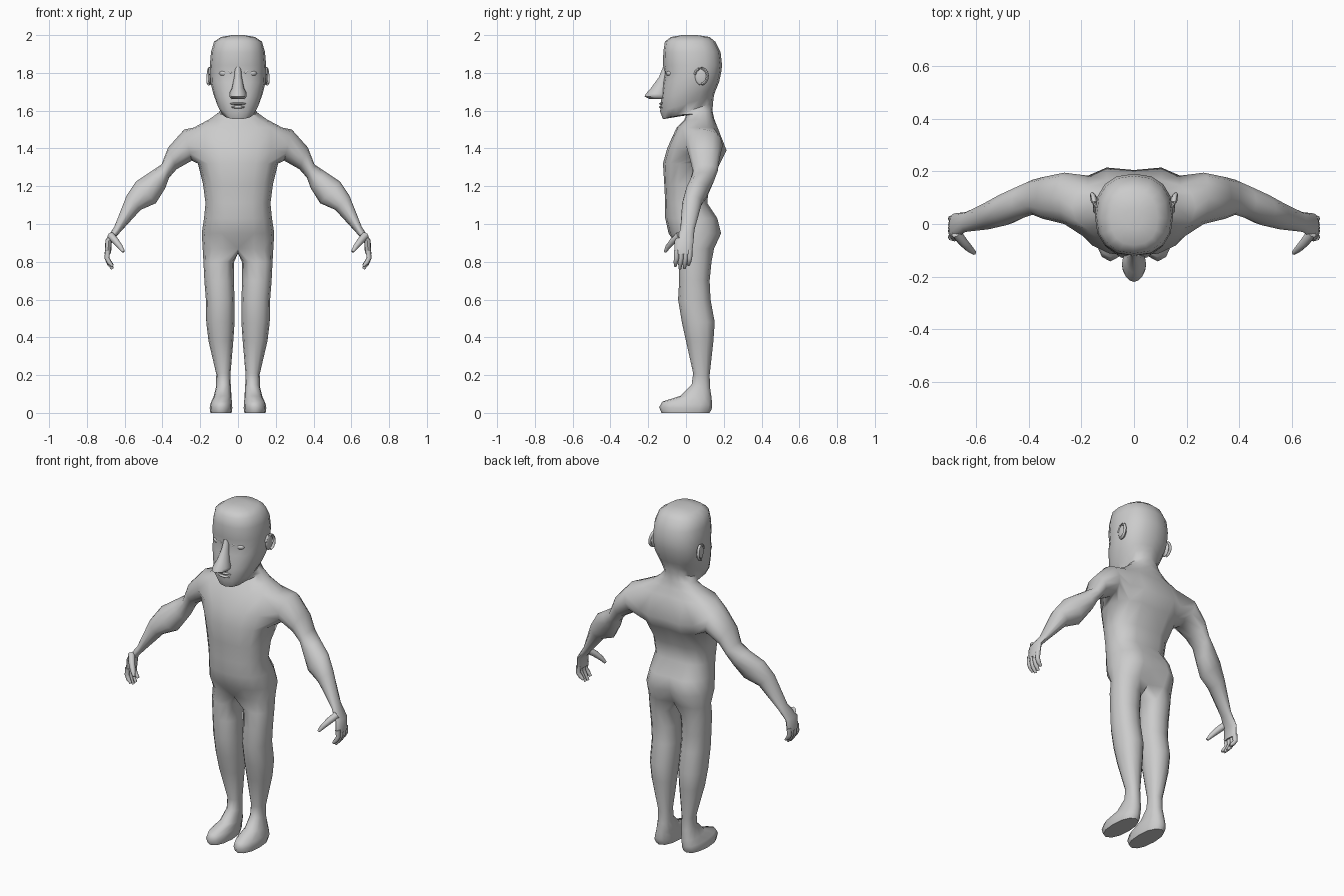
import bpy, bmesh
from math import sin, cos, pi, radians, sqrt
from mathutils import Vector, Matrix

old = bpy.data.objects.get("Cube")
if old:
    bpy.data.objects.remove(old, do_unlink=True)

skin = bpy.data.materials.new("plain_grey")
skin.use_nodes = True
GREY = (0.6, 0.6, 0.6, 1)
skin.diffuse_color = GREY
skin.node_tree.nodes["Principled BSDF"].inputs["Base Color"].default_value = GREY


def power(v, p):
    return abs(v) ** p * (1 if v >= 0 else -1)


def finish(bm, name, mirror=True):
    """Mirror the +x half, fix normals and make a smooth object."""
    if mirror:
        geom = bm.verts[:] + bm.edges[:] + bm.faces[:]
        bmesh.ops.mirror(bm, geom=geom, matrix=Matrix(), merge_dist=0.001, axis='X')
    bmesh.ops.recalc_face_normals(bm, faces=bm.faces[:])
    mesh = bpy.data.meshes.new(name)
    bm.to_mesh(mesh)
    bm.free()
    mesh.materials.append(skin)
    ob = bpy.data.objects.new(name, mesh)
    bpy.context.collection.objects.link(ob)
    bpy.ops.object.select_all(action='DESELECT')
    ob.select_set(True)
    bpy.context.view_layer.objects.active = ob
    bpy.ops.object.shade_smooth_by_angle(angle=radians(60))


def half_ring(bm, w, yf, yb, zf, zb, groove=0, p=0.85):
    """Nine points from the front centre round the +x side to the back centre."""
    ring = []
    for k in range(9):
        a = pi * k / 8
        t = (1 - power(cos(a), p)) / 2
        y = yf + (yb - yf) * t - (groove if k == 8 else 0)
        x = 0 if k in (0, 8) else w * power(sin(a), p)
        ring.append(bm.verts.new((x, y, zf + (zb - zf) * t)))
    return ring


def join(bm, a, b, closed=False, skip=()):
    n = len(a)
    for k in range(n if closed else n - 1):
        if k not in skip:
            m = (k + 1) % n
            bm.faces.new((a[k], a[m], b[m], b[k]))


def tube(bm, points, radii, sides=8):
    """Tapered tube along a path, with closed ends."""
    pts = [Vector(p) for p in points]
    prev = None
    for i, c in enumerate(pts):
        d = (pts[min(i + 1, len(pts) - 1)] - pts[max(i - 1, 0)]).normalized()
        u = d.cross(Vector((0.1, 1, 0.2))).normalized()
        v = d.cross(u)
        ring = [bm.verts.new(c + radii[i] * (u * cos(2 * pi * s / sides) + v * sin(2 * pi * s / sides)))
                for s in range(sides)]
        if prev:
            join(bm, prev, ring, closed=True)
        else:
            bm.faces.new(ring)
        prev = ring
    bm.faces.new(prev)


def ball(bm, centre, size):
    m = Matrix.Translation(centre) @ Matrix.Diagonal((*size, 1))
    bmesh.ops.create_uvsphere(bm, u_segments=16, v_segments=10, radius=1, matrix=m)


# Torso, neck and head rings: half width, front y, back y, front z, back z, back groove
torso = [
    (.187, -.04, .155, .87, .87, .035),
    (.192, -.092, .195, .95, .95, .04),
    (.180, -.11, .175, 1.03, 1.03, .02),
    (.172, -.11, .12, 1.11, 1.11, .01),
    (.185, -.115, .13, 1.21, 1.21, .01),
    (.212, -.122, .19, 1.32, 1.32, .02),
    (.235, -.10, .225, 1.40, 1.39, .02),
    (.235, -.05, .175, 1.51, 1.51, .01),
    (.155, -.01, .15, 1.55, 1.555, 0),
    (.105, .0, .14, 1.575, 1.6, 0),
]
head = [
    (.088, -.122, .143, 1.555, 1.64),
    (.112, -.137, .148, 1.595, 1.68),
    (.131, -.13, .158, 1.67, 1.71),
    (.146, -.122, .175, 1.75, 1.75),
    (.148, -.113, .186, 1.80, 1.80),
    (.149, -.122, .191, 1.84, 1.84),
    (.143, -.12, .183, 1.91, 1.91),
    (.127, -.112, .155, 1.965, 1.965),
    (.09, -.08, .125, 1.99, 1.99),
    (.03, -.02, .06, 2.0, 2.0),
]
bm = bmesh.new()
rings = [half_ring(bm, *r) for r in torso] + [half_ring(bm, *r) for r in head]
LOW = 5  # first of three rings that frame the arm opening
for i in range(len(rings) - 1):
    join(bm, rings[i], rings[i + 1], skip=(2, 3, 4, 5) if i in (LOW, LOW + 1) else ())
bm.faces.new(rings[-1])

# Arm rings: top x, z, bottom x, z, front y, back y
arm = [
    (.285, 1.50, .245, 1.335, .0, .195),
    (.37, 1.405, .325, 1.29, .02, .178),
    (.405, 1.315, .365, 1.245, .035, .168),
    (.465, 1.275, .385, 1.19, .022, .15),
    (.54, 1.225, .435, 1.11, -.005, .118),
    (.59, 1.15, .515, 1.075, -.02, .085),
    (.655, .985, .625, .955, -.03, .045),
    (.702, .915, .668, .905, -.06, .04),
    (.706, .84, .672, .845, -.062, .032),
]
low, mid, up = rings[LOW:LOW + 3]
prev = low[2:7] + [mid[6]] + up[6:1:-1] + [mid[2]]
for xt, zt, xb, zb, yf, yb in arm:
    ring = []
    for j in range(12):
        a = (j - 2) * pi / 6
        s = (1 + cos(a)) / 2
        ring.append(bm.verts.new((xt + (xb - xt) * s, (yf + yb) / 2 + (yb - yf) / 2 * sin(a),
                                  zt + (zb - zt) * s)))
    join(bm, prev, ring, closed=True)
    prev = ring
bm.faces.new(prev)

# Leg and foot rings: inner x, outer x, front y, back y, front z, back z
leg = [
    (.02, .183, -.037, .135, .80, .80),
    (.022, .178, -.036, .125, .70, .70),
    (.018, .170, -.042, .13, .60, .60),
    (.018, .168, -.022, .152, .48, .48),
    (.025, .156, .0, .145, .38, .38),
    (.04, .115, .038, .125, .21, .20),
    (.038, .116, .03, .128, .15, .13),
    (.034, .13, -.03, .136, .09, .075),
    (.032, .146, -.125, .138, .06, .04),
    (.03, .15, -.142, .136, .03, .02),
    (.034, .146, -.13, .125, .0, .0),
]
crotch = [bm.verts.new((0, y, .845)) for y in (.08, .04, .0)]
prev = rings[0] + crotch
for xi, xo, yf, yb, zf, zb in leg:
    ring = []
    for j in range(12):
        a = (j - 1) * pi / 6
        t = (1 - power(cos(a), .9)) / 2
        x = (xi + xo) / 2 + (xo - xi) / 2 * power(sin(a), .9)
        ring.append(bm.verts.new((x, yf + (yb - yf) * t, zf + (zb - zf) * t)))
    join(bm, prev, ring, closed=True)
    prev = ring
bm.faces.new(prev)
finish(bm, "body")

# Fingers and thumbs
bm = bmesh.new()
for y, drop in ((-.05, .015), (-.026, .0), (-.002, .003), (.02, .02)):
    tube(bm, [(.69, y, .86), (.694, y, .82), (.682, y - .004, .79 + drop / 2),
              (.664, y - .006, .762 + drop)], (.014, .013, .012, .007))
tube(bm, [(.675, -.035, .94), (.648, -.07, .91), (.624, -.095, .88), (.606, -.11, .853)],
     (.02, .018, .014, .008))
finish(bm, "fingers")

# Long nose
bm = bmesh.new()
nose = [(.016, -.122, 1.83), (.02, -.142, 1.78), (.032, -.185, 1.72), (.046, -.212, 1.69),
        (.046, -.22, 1.675), (.032, -.195, 1.662)]
strips = [half_ring(bm, w, yf, -.09, z, z, p=1.1) for w, yf, z in nose]
for a, b in zip(strips, strips[1:]):
    join(bm, a, b)
bm.faces.new(strips[0])
bm.faces.new(strips[-1])
finish(bm, "nose")


def face_y(x):
    return .035 - .148 * sqrt(1 - (x / .149) ** 2)


def face_arc(bm, x0, x1, z, rise, r):
    """Thin ridge that follows the curve of the face."""
    pts = []
    for i in range(7):
        x = x0 + (x1 - x0) * i / 6
        pts.append((x, face_y(x) + .003, z + rise * sin(pi * i / 6)))
    tube(bm, pts, [r * (.5 + .5 * sin(pi * i / 6)) for i in range(7)], sides=6)


# Eyes, eyelids and brows
bm = bmesh.new()
ball(bm, (.07, -.082, 1.797), (.03, .022, .017))
finish(bm, "eyeballs")
bm = bmesh.new()
face_arc(bm, .034, .106, 1.797, .022, .01)
face_arc(bm, .034, .106, 1.797, -.021, .007)
face_arc(bm, .025, .118, 1.832, .012, .012)
finish(bm, "eyelids_and_brows")

# Lips
bm = bmesh.new()
ball(bm, (0, -.126, 1.637), (.042, .016, .007))
ball(bm, (0, -.128, 1.619), (.036, .015, .008))
finish(bm, "lips", mirror=False)

# Ears: a thin shell with a raised rim
bm = bmesh.new()
ball(bm, (.148, .08, 1.78), (.009, .032, .045))
rim = []
for i in range(10):
    a = radians(-100 + 28 * i)
    rim.append((.153 + .006 * sin(a), .08 + .034 * sin(a + .4), 1.782 + .042 * cos(a + .4)))
tube(bm, rim, [.008] * 10, sides=6)
finish(bm, "ears")
